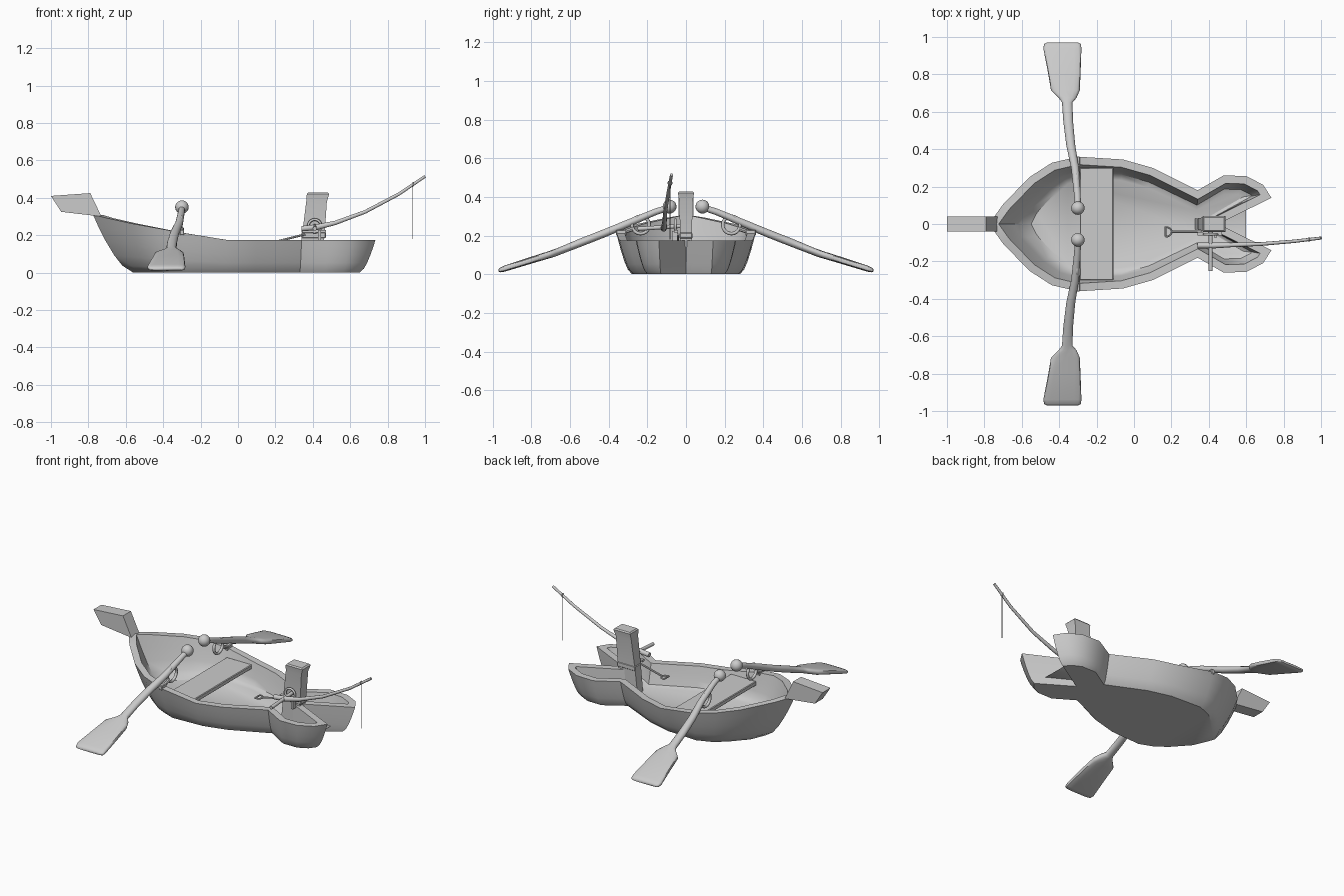
import bpy, bmesh, math
from mathutils import Vector

if "Cube" in bpy.data.objects:
    bpy.data.objects.remove(bpy.data.objects["Cube"])


def mesh(name, verts, faces, angle=40):
    me = bpy.data.meshes.new(name)
    me.from_pydata(verts, [], faces)
    bm = bmesh.new()
    bm.from_mesh(me)
    bmesh.ops.recalc_face_normals(bm, faces=bm.faces)
    bm.to_mesh(me)
    bm.free()
    ob = bpy.data.objects.new(name, me)
    bpy.context.collection.objects.link(ob)
    smooth(ob, angle)
    return ob


def smooth(ob, angle=40):
    bpy.ops.object.select_all(action='DESELECT')
    ob.select_set(True)
    bpy.context.view_layer.objects.active = ob
    bpy.ops.object.shade_smooth_by_angle(angle=math.radians(angle))


def loft(name, rings, angle=40):
    n = len(rings[0])
    faces = [(k*n+i, k*n+(i+1) % n, (k+1)*n+(i+1) % n, (k+1)*n+i)
             for k in range(len(rings)-1) for i in range(n)]
    faces += [tuple(range(n)), tuple((len(rings)-1)*n+i for i in range(n))]
    return mesh(name, [tuple(p) for r in rings for p in r], faces, angle)


def tube(name, pts, radii, n=10):
    pts = [Vector(p) for p in pts]
    rings = []
    for i, p in enumerate(pts):
        d = (pts[min(i+1, len(pts)-1)] - pts[max(i-1, 0)]).normalized()
        up = Vector((0, 0, 1)) if abs(d.z) < .9 else Vector((1, 0, 0))
        a = d.cross(up).normalized()
        b = a.cross(d)
        rings.append([p + radii[i]*(a*math.cos(t) + b*math.sin(t))
                      for t in [2*math.pi*k/n for k in range(n)]])
    return loft(name, rings)


def box(name, c, s, bevel=0):
    bpy.ops.mesh.primitive_cube_add(size=1, location=c)
    ob = bpy.context.object
    ob.name = name
    ob.scale = s
    bpy.ops.object.transform_apply(location=False, rotation=False, scale=True)
    if bevel:
        ob.modifiers.new("bevel", 'BEVEL').width = bevel
    return ob


def ring(name, c, r, thick, rot):
    bpy.ops.mesh.primitive_torus_add(location=c, rotation=rot, major_radius=r, minor_radius=thick,
                                     major_segments=20, minor_segments=8)
    bpy.context.object.name = name
    smooth(bpy.context.object, 60)


# Hull: fish-shaped outline at the rim and at the keel (half, bow to tail notch)
RIM = [(-.775, 0), (-.70, .105), (-.56, .25), (-.44, .327), (-.30, .36), (-.06, .345), (.10, .30),
       (.34, .18), (.48, .26), (.60, .256), (.69, .21), (.735, .14), (.45, 0)]
KEEL = [(-.56, 0), (-.52, .09), (-.43, .19), (-.36, .245), (-.27, .28), (-.06, .27), (.09, .23),
        (.33, .12), (.46, .20), (.56, .20), (.62, .17), (.65, .13), (.44, 0)]
SHEER = [(-.8, .315), (-.6, .268), (-.4, .232), (-.2, .195), (-.06, .175), (2, .175)]


def full(half):
    return half + [(x, -y) for x, y in reversed(half[1:-1])]


def sheer(x):
    for (x0, z0), (x1, z1) in zip(SHEER, SHEER[1:]):
        if x <= x1:
            return z0 + (z1-z0)*(x-x0)/(x1-x0)


def level(t):
    f = t**.62
    return [Vector((kx + (rx-kx)*f, ky + (ry-ky)*f)) for (rx, ry), (kx, ky) in zip(full(RIM), full(KEEL))]


def inset(ps, d):
    out = []
    for i, p in enumerate(ps):
        e1 = (p - ps[i-1]).normalized()
        e2 = (ps[(i+1) % len(ps)] - p).normalized()
        n1, n2 = Vector((e1.y, -e1.x)), Vector((e2.y, -e2.x))
        out.append(p + (n1+n2)*d/max(1+n1.dot(n2), .4))
    return out


zr = [sheer(x) for x, y in full(RIM)]
rings = [[(p.x, p.y, z*t) for p, z in zip(level(t), zr)] for t in (0, .12, .3, .55, .8, 1)]
rings += [[(p.x, p.y, max(z*t, .045)) for p, z in zip(inset(level(t), .042), zr)]
          for t in (1, .75, .5, .3)]
rings.append([(p.x, p.y, .04) for p in inset(level(.1), .055)])
loft("hull", rings, 42)

# Slanted block at the bow
prof = [(-1, .41), (-.79, .425), (-.73, .30), (-.945, .325)]
loft("bow_fin", [[(x, y, z) for x, z in prof] for y in (-.04, .04)], 30)

# Seat plank
box("seat", (-.20, 0, .15), (.18, .60, .028), .004)

# Leaning stern post with a band
loft("stern_post", [[(x0, -w, z), (x1, -w, z), (x1, w, z), (x0, w, z)] for x0, x1, w, z in
                    ((.325, .445, .028, .04), (.342, .463, .03, .2), (.365, .475, .035, .38),
                     (.368, .488, .042, .42), (.375, .48, .036, .428))], 30)
box("post_band", (.405, 0, .2), (.13, .066, .03), .004)

# Oars and their locks, one per side
OAR = [(.09, -.30, .345, .016, .016, 1), (.16, -.303, .322, .018, .018, 1),
       (.30, -.315, .263, .021, .021, 1), (.42, -.338, .213, .024, .022, 1),
       (.55, -.352, .162, .026, .022, 1), (.65, -.357, .122, .028, .02, 1),
       (.675, -.355, .112, .048, .02, .8), (.715, -.367, .099, .077, .019, .6),
       (.80, -.372, .073, .086, .018, .5), (.94, -.383, .029, .102, .016, .5),
       (.962, -.382, .022, .098, .012, .5), (.97, -.382, .02, .085, .006, .5)]


def bulge(v, e):
    return math.copysign(abs(v)**e, v)


for s, side in ((1, "back"), (-1, "front")):
    loft("oar_" + side, [[(x + rx*bulge(math.cos(a), e), s*y, z + rz*bulge(math.sin(a), e))
                          for a in [math.pi*k/8 + .001 for k in range(16)]]
                         for y, x, z, rx, rz, e in OAR], 50)
    bpy.ops.mesh.primitive_uv_sphere_add(segments=16, ring_count=10, radius=.036,
                                         location=(-.30, s*.085, .35))
    bpy.context.object.name = "oar_knob_" + side
    smooth(bpy.context.object, 60)
    ring("oarlock_ring_" + side, (-.305, s*.235, .255), .045, .009, (0, math.pi/2, 0))
    tube("oarlock_arm_" + side, [(-.30, s*.275, .235), (-.30, s*.32, .22)], [.011, .011], 8)
    box("oarlock_clip_" + side, (-.30, s*.335, .215), (.024, .052, .03), .004)

# Fishing rod with hanging line
tube("fishing_rod", [(.34, -.115, .235), (.42, -.115, .243), (.52, -.112, .266), (.68, -.107, .325),
                     (.86, -.092, .42), (1, -.075, .515)], [.015, .016, .012, .010, .009, .008])
tube("fishing_line", [(.935, -.083, .47), (.935, -.083, .18)], [.002, .002], 6)
ring("line_loop", (.935, -.083, .472), .010, .003, (0, math.pi/2, 0))

# Rod support: crossbar, reel ring and bracket on the post
tube("crossbar", [(.41, -.02, .25), (.41, -.25, .235)], [.011, .011])
ring("reel_ring", (.41, -.055, .25), .034, .007, (math.pi/2, 0, 0))
box("bracket_plate", (.405, -.052, .222), (.13, .02, .014))
box("bracket_leg", (.435, -.058, .195), (.016, .03, .06))

# Tiller with a D-shaped grip
tube("tiller", [(.36, -.042, .205), (.2, -.042, .165)], [.006, .006], 8)
grip = [(.2, -.042, .165)] + [(.168 + .034*math.cos(a), -.042 + .026*math.sin(a), .163)
                              for a in [math.pi*k/8 - math.pi/2 for k in range(9)]]
tube("tiller_grip", grip[1:] + [grip[1]], [.005]*10, 8)
